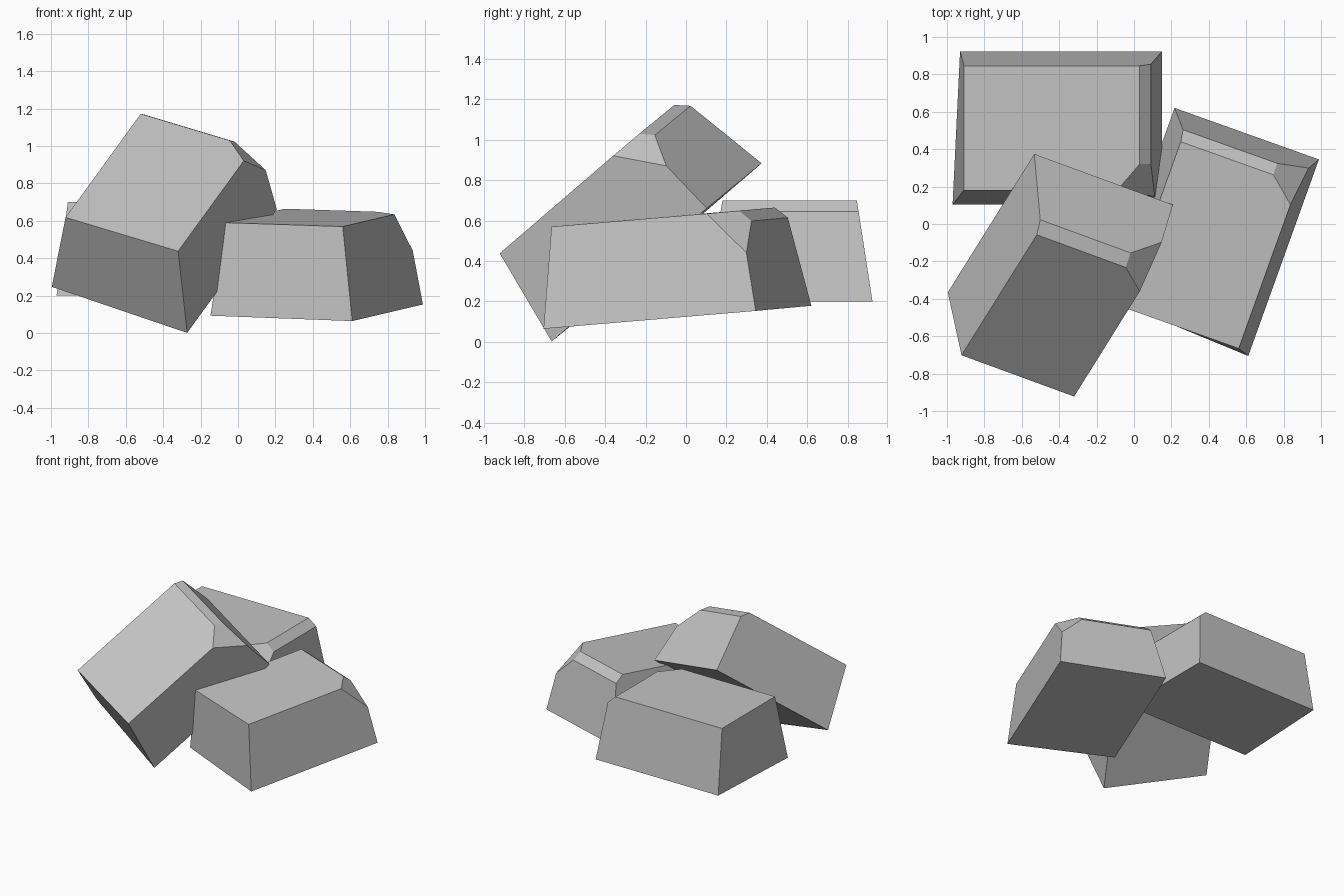
import bpy
import bmesh
from mathutils import Matrix, Vector

cube = bpy.data.objects.get("Cube")
if cube:
    bpy.data.objects.remove(cube, do_unlink=True)

# One plain stone grey
stone = bpy.data.materials.new("stone_grey")
stone.use_nodes = True
grey = (0.55, 0.55, 0.55, 1)
stone.diffuse_color = grey
stone.node_tree.nodes["Principled BSDF"].inputs["Base Color"].default_value = grey


def slice_off(bm, point, normal):
    """Trim everything beyond a plane and cap the cut."""
    cut = bmesh.ops.bisect_plane(
        bm, geom=bm.verts[:] + bm.edges[:] + bm.faces[:],
        plane_co=point, plane_no=normal, clear_outer=True)
    edges = [e for e in cut["geom_cut"] if isinstance(e, bmesh.types.BMEdge)]
    bmesh.ops.edgeloop_fill(bm, edges=edges)


def make_block_mesh():
    """Tapered block with one worn end edge and one knocked-off corner."""
    bm = bmesh.new()
    base = [(-0.53, -0.41), (0.59, -0.41), (0.59, 0.41), (-0.49, 0.41)]
    top = [(-0.47, -0.333), (0.523, -0.333), (0.523, 0.333), (-0.47, 0.333)]
    low = [bm.verts.new((x, y, -0.5)) for x, y in base]
    high = [bm.verts.new((x, y, 0)) for x, y in top]
    bm.faces.new(low[::-1])
    bm.faces.new(high)
    for i in range(4):
        j = (i + 1) % 4
        bm.faces.new((low[i], low[j], high[j], high[i]))
    # Worn end edge, then the broken corner beside it
    slice_off(bm, (0.47, 0, 0), (0.055, 0, 0.06))
    slice_off(bm, (0.47, -0.193, 0), (0.77, -0.66, 0.84))
    bmesh.ops.recalc_face_normals(bm, faces=bm.faces[:])
    mesh = bpy.data.meshes.new("stone_block")
    bm.to_mesh(mesh)
    bm.free()
    mesh.materials.append(stone)
    return mesh


def place(name, mesh, top_centre, along, across):
    """Lay a block with its length and width along the given directions."""
    ex = Vector(along).normalized()
    ey = Vector(across)
    ey = (ey - ex * ey.dot(ex)).normalized()
    turn = Matrix((ex, ey, ex.cross(ey))).transposed().to_4x4()
    obj = bpy.data.objects.new(name, mesh)
    obj.matrix_world = Matrix.Translation(top_centre) @ turn
    bpy.context.collection.objects.link(obj)


# Pile of three matching stones
block = make_block_mesh()
place("back_stone", block, (-0.44, 0.513, 0.7), (1, 0, 0), (0, 1, 0))
place("left_side_stone", block, (0.405, -0.113, 0.617),
      (0.337, 0.937, 0.079), (-0.946, 0.323, 0.03))
place("leaning_stone", block, (-0.42, -0.49, 0.805),
      (0.428, 0.685, 0.589), (-0.904, 0.331, 0.271))
